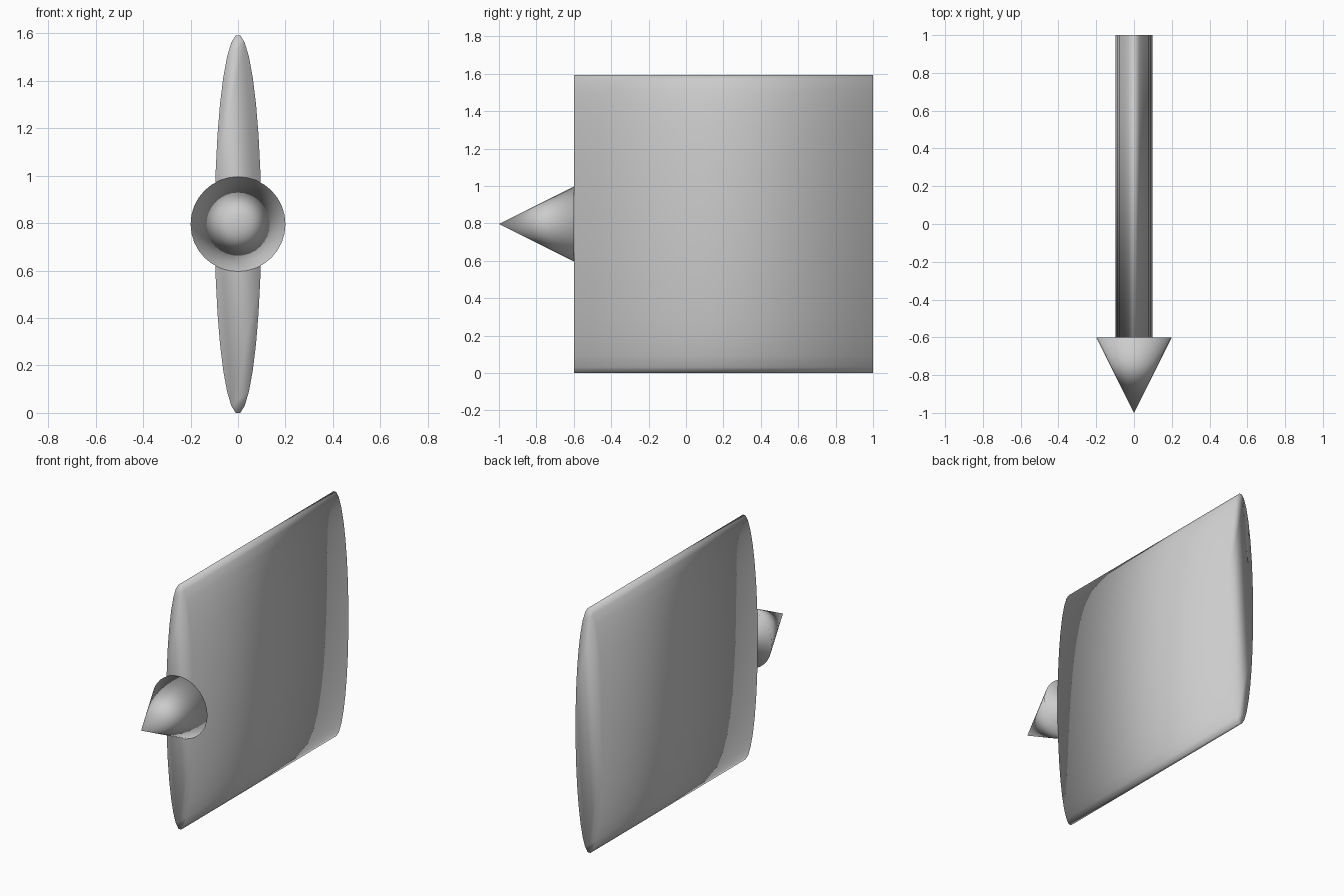
import bpy
import math
from mathutils import Matrix

cube = bpy.data.objects.get("Cube")
if cube:
    bpy.data.objects.remove(cube, do_unlink=True)

SIDES = 32
MID_Z = 0.796

grey = bpy.data.materials.new("light grey")
grey.use_nodes = True
grey.diffuse_color = (0.6, 0.6, 0.6, 1)
grey.node_tree.nodes["Principled BSDF"].inputs["Base Color"].default_value = (0.6, 0.6, 0.6, 1)


def finish(name, transform):
    """Bake the transform, then smooth and colour the new part."""
    part = bpy.context.object
    part.name = name
    part.data.transform(transform)
    part.data.materials.append(grey)
    bpy.ops.object.shade_smooth()
    part.location = (0, 0, MID_Z)


# Rotation that turns the primitive's axis towards the front
to_front = Matrix.Rotation(math.radians(90), 4, "X")

# Flattened oval body, with a narrow flat along its top and bottom
bpy.ops.mesh.primitive_cylinder_add(vertices=SIDES, radius=1, depth=1.6)
half_step = Matrix.Rotation(math.pi / SIDES, 4, "Z")
flatten = Matrix.Diagonal((0.098, 1, 0.8, 1))
finish("body", Matrix.Translation((0, 0.2, 0)) @ flatten @ to_front @ half_step)

# Pointed nose, smooth right across its base rim
bpy.ops.mesh.primitive_cone_add(vertices=SIDES, radius1=0.2, radius2=0, depth=0.4)
finish("nose_cone", Matrix.Translation((0, -0.8, 0)) @ to_front)
